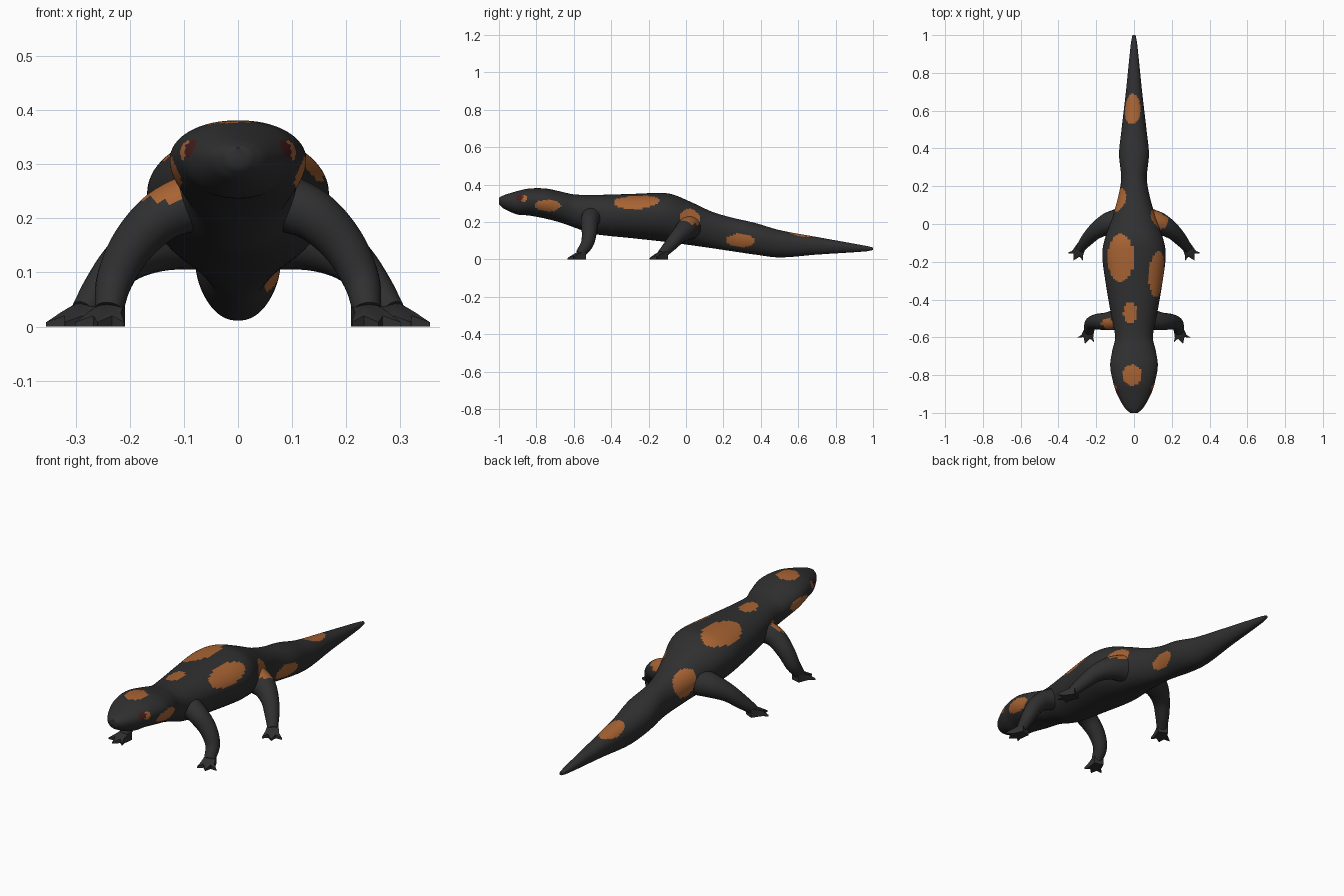
import bpy, bmesh, math
from mathutils import Vector

if "Cube" in bpy.data.objects:
    bpy.data.objects.remove(bpy.data.objects["Cube"])


def material(name, rgb):
    m = bpy.data.materials.new(name)
    m.diffuse_color = (*rgb, 1)
    m.use_nodes = True
    m.node_tree.nodes["Principled BSDF"].inputs["Base Color"].default_value = m.diffuse_color
    return m


MATS = [material("charcoal skin", (0.029, 0.029, 0.029)),
        material("orange spot", (0.39, 0.125, 0.033)),
        material("dark red eye", (0.06, 0.012, 0.012))]

# Spots: centre xyz, radii xyz
SPOTS = [
    ((-.01, -.80, .38), (.052, .055, .06)),     # crown
    ((-.02, -.47, .34), (.036, .055, .06)),     # nape
    ((-.07, -.18, .33), (.073, .128, .08)),     # back
    ((.125, -.265, .31), (.062, .125, .046)),   # right flank
    ((.12, .02, .22), (.07, .058, .052)),       # right hip
    ((-.085, .13, .21), (.05, .07, .075)),      # left hip
    ((.07, .29, .10), (.045, .078, .038)),      # right of tail
    ((-.01, .61, .135), (.046, .085, .04)),     # top of tail
    ((.12, -.74, .287), (.05, .07, .032)),      # cheeks
    ((-.12, -.74, .287), (.05, .07, .032)),
    ((-.13, -.53, .25), (.045, .035, .03)),     # left shoulder
]


def inside(p, c, r):
    return sum(((p[i] - c[i]) / r[i]) ** 2 for i in range(3)) < 1


def skin_index(p):
    a = Vector((abs(p.x), p.y, p.z))
    if inside(a, (.088, -.89, .33), (.02, .022, .018)):
        return 2
    if inside(a, (.107, -.87, .327), (.02, .02, .021)):
        return 1
    return int(any(inside(p, c, r) for c, r in SPOTS))


def spline(keys, t):
    """Smooth interpolation of rows (t, a, b, ...) at t."""
    n = len(keys)
    i = max(k for k in range(n - 1) if keys[k][0] <= t or k == 0)

    def slope(k, j):
        a, b = keys[max(k - 1, 0)], keys[min(k + 1, n - 1)]
        return (b[j] - a[j]) / (b[0] - a[0])

    h = keys[i + 1][0] - keys[i][0]
    u = (t - keys[i][0]) / h
    return [(2*u**3 - 3*u*u + 1) * keys[i][j] + (u**3 - 2*u*u + u) * h * slope(i, j)
            + (3*u*u - 2*u**3) * keys[i+1][j] + (u**3 - u*u) * h * slope(i + 1, j)
            for j in range(1, len(keys[0]))]


def finish(name, bm, angle=60):
    bmesh.ops.recalc_face_normals(bm, faces=bm.faces)
    me = bpy.data.meshes.new(name)
    for f in bm.faces:
        f.material_index = skin_index(f.calc_center_median())
    bm.to_mesh(me)
    bm.free()
    for m in MATS:
        me.materials.append(m)
    ob = bpy.data.objects.new(name, me)
    bpy.context.collection.objects.link(ob)
    bpy.ops.object.select_all(action='DESELECT')
    ob.select_set(True)
    bpy.context.view_layer.objects.active = ob
    bpy.ops.object.shade_smooth_by_angle(angle=math.radians(angle))
    return ob


def loft(bm, rings):
    vr = [[bm.verts.new(p) for p in ring] for ring in rings]
    n = len(vr[0])
    for a, b in zip(vr, vr[1:]):
        for i in range(n):
            bm.faces.new((a[i], a[(i+1) % n], b[(i+1) % n], b[i]))
    bm.faces.new(vr[0])
    bm.faces.new(vr[-1])


# Body from snout to tail: y, top z, bottom z, half width
BODY = [(-1, .33, .295, .02), (-.975, .343, .272, .048), (-.9, .366, .24, .09),
        (-.84, .379, .235, .11), (-.75, .379, .218, .126), (-.67, .363, .197, .115),
        (-.6, .348, .172, .1), (-.5, .345, .138, .118), (-.3, .35, .115, .152),
        (-.16, .355, .1, .168), (-.08, .35, .09, .155), (.02, .31, .077, .12),
        (.14, .255, .06, .085), (.24, .225, .045, .068), (.37, .195, .026, .079),
        (.5, .157, .011, .066), (.7, .12, .026, .043), (.96, .073, .043, .016),
        (1, .064, .05, .008)]
SIDES, RINGS = 64, 240
rings = []
for k in range(RINGS + 1):
    y = -1 + 2 * k / RINGS
    top, bot, w = spline(BODY, y)
    mid = bot + .57 * (top - bot)
    ring = []
    for s in range(SIDES):
        a = 2 * math.pi * s / SIDES
        c, d = math.cos(a), math.sin(a)
        x = w * math.copysign(abs(c) ** .93, c)
        ring.append((x, y, mid + d * ((top - mid) if d > 0 else (mid - bot))))
    rings.append(ring)
bm = bmesh.new()
loft(bm, rings)
finish("body", bm)

# Leg paths: t, x, y, z, radius
FRONT = [(0, .07, -.50, .235, .055), (1, .14, -.515, .205, .048), (2, .195, -.517, .15, .041),
         (3, .228, -.528, .085, .034), (4, .238, -.565, .03, .026)]
REAR = [(0, .06, .02, .175, .07), (1, .14, .0, .16, .058), (2, .205, -.04, .125, .043),
        (3, .25, -.085, .075, .034), (4, .285, -.13, .028, .024)]
# Webbed foot outline: forward, sideways, z of the top
FOOT = [(-.025, -.024, .045), (-.025, .024, .045), (.03, .033, .026), (.052, .052, .008),
        (.04, .02, .02), (.072, .004, .008), (.04, -.016, .02), (.052, -.042, .008),
        (.03, -.03, .026)]


def leg(name, keys, side, heading):
    bm = bmesh.new()
    rings, steps, n = [], 24, 20
    for k in range(steps + 1):
        t = 4 * k / steps
        x, y, z, r = spline(keys, t)
        p = Vector((x, y, z))
        q = Vector(spline(keys, min(t + .05, 4))[:3]) - Vector(spline(keys, max(t - .05, 0))[:3])
        q.normalize()
        u = q.cross(Vector((.4, 1, .3))).normalized()
        v = q.cross(u)
        ring = []
        for i in range(n):
            a = 2 * math.pi * i / n
            o = p + r * (math.cos(a) * u + math.sin(a) * v)
            ring.append((side * o.x, o.y, max(o.z, .006)))
        rings.append(ring)
    loft(bm, rings)
    # foot with three pointed toes
    fx, fy = math.sin(heading), -math.cos(heading)
    ox, oy = keys[-1][1], keys[-1][2]

    def place(f, s, z):
        return bm.verts.new((side * (ox + f * fx - s * fy), oy + f * fy + s * fx, z))

    low = [place(f, s, 0) for f, s, z in FOOT]
    high = [place(f, s, z) for f, s, z in FOOT]
    cl, ch = place(.015, 0, 0), place(.0, 0, .05)
    m = len(FOOT)
    for i in range(m):
        j = (i + 1) % m
        bm.faces.new((low[i], low[j], high[j], high[i]))
        bm.faces.new((low[j], low[i], cl))
        bm.faces.new((high[i], high[j], ch))
    finish(name, bm, 50)


for side, word in ((1, "right"), (-1, "left")):
    leg("front_leg_" + word, FRONT, side, .25)
    leg("rear_leg_" + word, REAR, side, .45)
